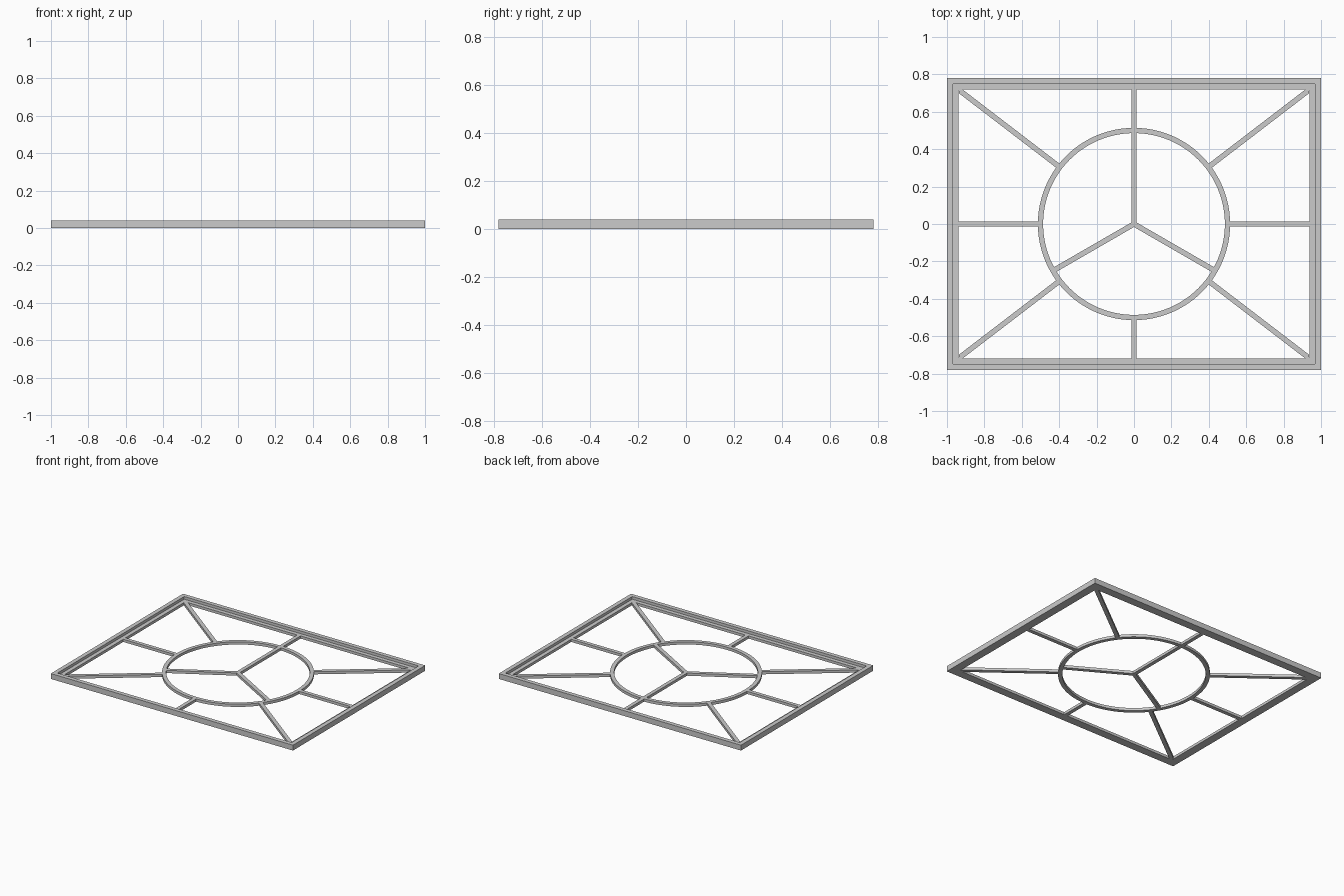
import bpy
import math
from mathutils import Vector

cube = bpy.data.objects.get("Cube")
if cube:
    bpy.data.objects.remove(cube)

HX, HY = 1.0, 0.78      # outer half sizes of the frame
TOP, LEDGE = 0.04, 0.02  # rim and ledge heights
STEP, WIDTH = 0.032, 0.062
BAR, R = 0.028, 0.5     # glazing bar width and ring radius

grey = bpy.data.materials.new("grey")
grey.use_nodes = True
grey.diffuse_color = (0.6, 0.6, 0.6, 1)
grey.node_tree.nodes["Principled BSDF"].inputs["Base Color"].default_value = (0.6, 0.6, 0.6, 1)


def make(name, verts, faces):
    mesh = bpy.data.meshes.new(name)
    mesh.from_pydata(verts, [], faces)
    mesh.materials.append(grey)
    obj = bpy.data.objects.new(name, mesh)
    bpy.context.collection.objects.link(obj)
    return obj


def sweep(name, loops):
    """Closed tube: each loop is the profile at one station of a closed path."""
    n, m = len(loops), len(loops[0])
    verts = [v for loop in loops for v in loop]
    faces = [(i * m + j, (i + 1) % n * m + j, (i + 1) % n * m + (j + 1) % m, i * m + (j + 1) % m)
             for i in range(n) for j in range(m)]
    return make(name, verts, faces)


def bar(name, angle, start, end, tip=0.0):
    """Straight bar along a ray from the centre, optionally pointed at its outer end."""
    d = Vector((math.cos(angle), math.sin(angle), 0))
    s = Vector((-d.y, d.x, 0)) * BAR / 2
    plan = [d * start - s, d * (end - tip) - s]
    if tip:
        plan.append(d * end)
    plan += [d * (end - tip) + s, d * start + s]
    n = len(plan)
    verts = plan + [p + Vector((0, 0, LEDGE)) for p in plan]
    faces = [tuple(reversed(range(n))), tuple(range(n, 2 * n))]
    faces += [(i, (i + 1) % n, n + (i + 1) % n, n + i) for i in range(n)]
    return make(name, verts, faces)


# Rebated rectangular frame with mitred corners
profile = [(0, 0), (0, TOP), (STEP, TOP), (STEP, LEDGE), (WIDTH, LEDGE), (WIDTH, 0)]
profile.reverse()
corners = [(1, 1), (-1, 1), (-1, -1), (1, -1)]
sweep("frame", [[(sx * (HX - o), sy * (HY - o), z) for o, z in profile] for sx, sy in corners])

# Central ring
SEG = 96
section = [(R - BAR / 2, 0), (R + BAR / 2, 0), (R + BAR / 2, LEDGE), (R - BAR / 2, LEDGE)]
ring = sweep("ring", [[(r * math.cos(a), r * math.sin(a), z) for r, z in section]
                      for a in (2 * math.pi * i / SEG for i in range(SEG))])
bpy.context.view_layer.objects.active = ring
ring.select_set(True)
bpy.ops.object.shade_smooth_by_angle()

# Three spokes inside the ring
for name, deg in (("back", 90), ("right", 210), ("left", 330)):
    bar(f"{name}_spoke", math.radians(deg), 0, R - BAR * 0.45)

# Bars from the ring to the frame sides
ix, iy = HX - WIDTH, HY - WIDTH
for name, deg, reach in (("left", 0, ix), ("back", 90, iy), ("right", 180, ix), ("front", 270, iy)):
    bar(f"{name}_bar", math.radians(deg), R + BAR * 0.45, reach)

# Diagonal bars from the ring to the frame corners
for sx, sy in corners:
    name = f"{'back' if sy > 0 else 'front'}_{'left' if sx > 0 else 'right'}_diagonal"
    bar(name, math.atan2(sy * iy, sx * ix), R + BAR * 0.45, math.hypot(ix, iy), BAR / 2)
